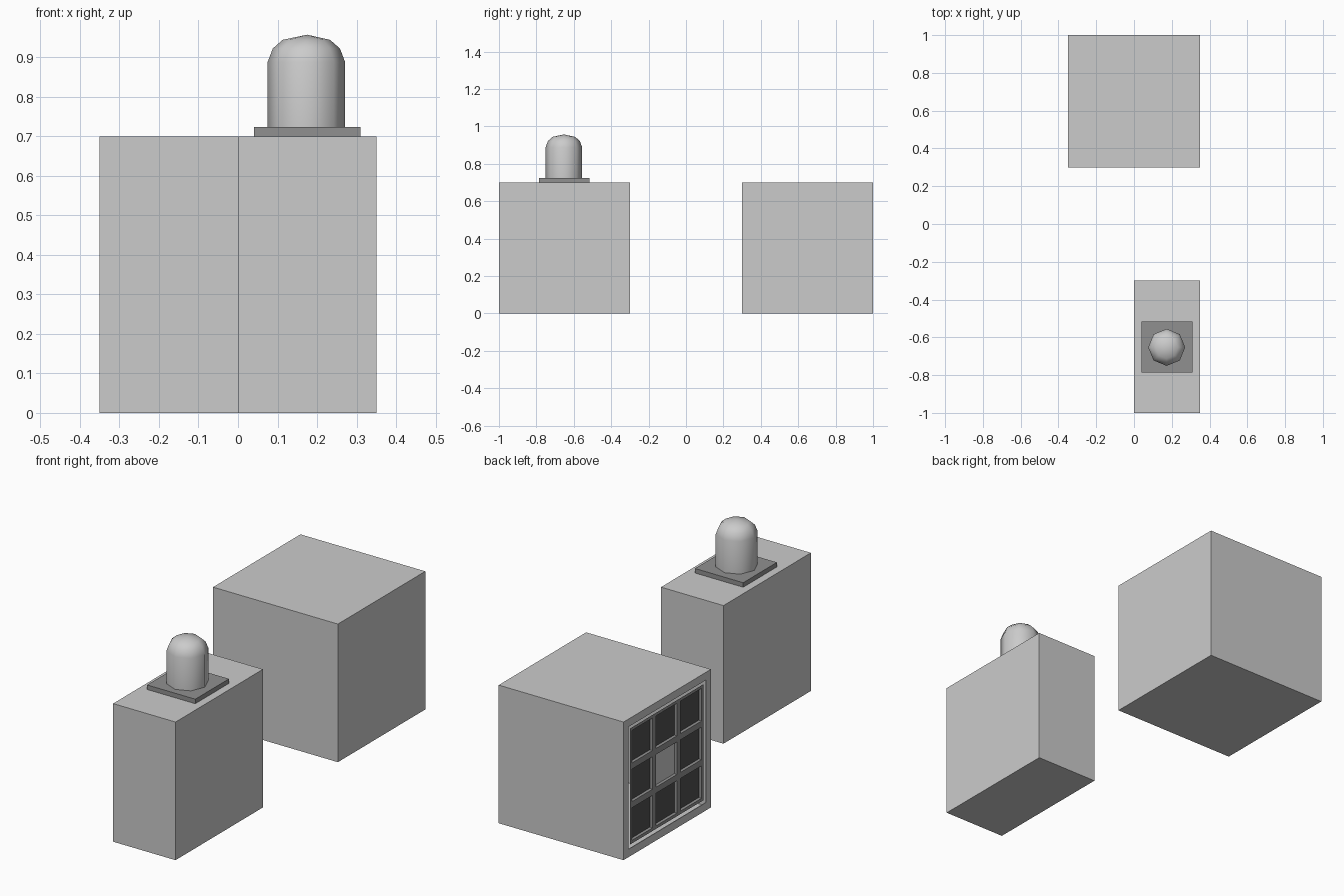
import bpy, bmesh
from math import cos, sin, pi, radians
from mathutils import Matrix, Vector

if "Cube" in bpy.data.objects:
    bpy.data.objects.remove(bpy.data.objects["Cube"])


def grey(name, v):
    m = bpy.data.materials.new(name)
    m.diffuse_color = (v, v, v, 1)
    m.use_nodes = True
    m.node_tree.nodes["Principled BSDF"].inputs["Base Color"].default_value = m.diffuse_color
    return m


DARK = grey("dark_grey", 0.28)
BLACK = grey("near_black", 0.08)
LIGHT = grey("light_grey", 0.75)


def finish(bm, name, mats=()):
    me = bpy.data.meshes.new(name)
    bm.to_mesh(me)
    bm.free()
    ob = bpy.data.objects.new(name, me)
    bpy.context.collection.objects.link(ob)
    for m in mats:
        me.materials.append(m)
    return ob


def box_bm(lo, hi):
    lo, hi = Vector(lo), Vector(hi)
    bm = bmesh.new()
    bmesh.ops.create_cube(bm, size=1, matrix=Matrix.Translation((lo + hi) / 2)
                          @ Matrix.Diagonal((*(hi - lo), 1)))
    return bm


# half-width block carrying the lamp
finish(box_bm((0, -1, 0), (0.35, -0.3, 0.7)), "half_block")

# full block with a shallow opening in its left face
BORDER, RECESS = 0.056, 0.004
bm = box_bm((-0.35, 0.3, 0), (0.35, 1, 0.7))
bm.normal_update()
side = min(bm.faces, key=lambda f: f.calc_center_median().x)
bmesh.ops.inset_region(bm, faces=[side], thickness=BORDER)
lip = bmesh.ops.extrude_discrete_faces(bm, faces=[side])["faces"]
bmesh.ops.translate(bm, verts=lip[0].verts, vec=(RECESS, 0, 0))
bmesh.ops.delete(bm, geom=lip, context='FACES')
finish(bm, "full_block")

# 3 x 3 panel of sunken cells, with a light middle cell
bm = bmesh.new()
bmesh.ops.create_grid(bm, x_segments=3, y_segments=3, size=0.35 - BORDER,
                      matrix=Matrix.Translation((-0.35 + RECESS, 0.65, 0.35))
                      @ Matrix.Rotation(radians(-90), 4, 'Y'))
bm.normal_update()
cells = list(bm.faces)
bmesh.ops.inset_individual(bm, faces=cells, thickness=0.022, depth=0)
bmesh.ops.inset_individual(bm, faces=cells, thickness=0.004, depth=-0.012)
centre = Vector((-0.35, 0.65, 0.35))
for f in cells:
    middle = (f.calc_center_median() - centre).length < 0.05
    f.material_index = 2 if middle else 1
finish(bm, "cell_panel", (DARK, BLACK, LIGHT))

# lamp base plate
finish(box_bm((0.04, -0.785, 0.7), (0.31, -0.515, 0.723)), "lamp_base", (DARK,))

# eight-sided lamp dome from a radius/height profile
bm = bmesh.new()
rings = [[bm.verts.new((0.173 + r * cos(i * pi / 4), -0.653 + r * sin(i * pi / 4), z))
          for i in range(8)]
         for r, z in [(0.098, 0.723), (0.098, 0.888), (0.085, 0.922), (0.06, 0.944)]]
tip = bm.verts.new((0.175, -0.653, 0.957))
for i in range(8):
    j = (i + 1) % 8
    for a, b in zip(rings, rings[1:]):
        bm.faces.new((a[i], a[j], b[j], b[i]))
    bm.faces.new((rings[-1][i], rings[-1][j], tip))
bm.faces.new(rings[0][::-1])
for f in bm.faces:
    f.smooth = len(f.verts) < 8
finish(bm, "lamp_dome")
